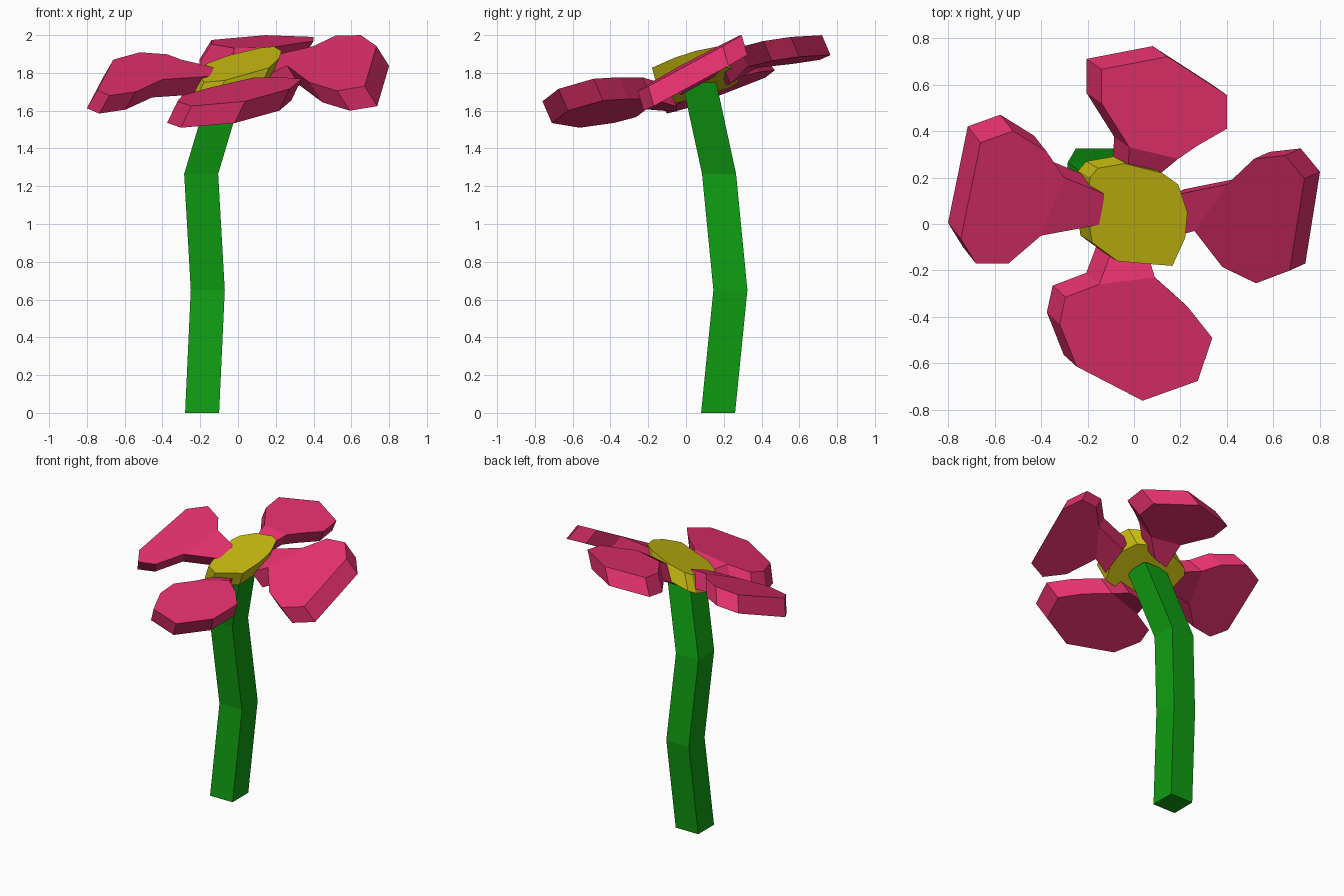
import bpy
import bmesh
from mathutils import Vector

old = bpy.data.objects.get("Cube")
if old:
    bpy.data.objects.remove(old, do_unlink=True)


def material(name, color):
    mat = bpy.data.materials.new(name)
    mat.use_nodes = True
    mat.diffuse_color = (*color, 1)
    mat.node_tree.nodes["Principled BSDF"].inputs["Base Color"].default_value = (*color, 1)
    return mat


pink = material("petal pink", (0.77, 0.03, 0.15))
yellow = material("centre yellow", (0.58, 0.5, 0.005))
green = material("stem green", (0.005, 0.34, 0.006))


def finish(name, bm, mat):
    """Turn a closed bmesh into a flat shaded object."""
    bmesh.ops.recalc_face_normals(bm, faces=bm.faces)
    mesh = bpy.data.meshes.new(name)
    bm.to_mesh(mesh)
    bm.free()
    mesh.materials.append(mat)
    obj = bpy.data.objects.new(name, mesh)
    bpy.context.collection.objects.link(obj)
    return obj


def bridge(bm, ring_a, ring_b):
    count = len(ring_a)
    for i in range(count):
        j = (i + 1) % count
        bm.faces.new((ring_a[i], ring_a[j], ring_b[j], ring_b[i]))


def slab(name, outline, plane, depth, mat, droop=None):
    """Thick tilted plate; with droop, the first two points form a bent neck."""
    bm = bmesh.new()
    base, slope_x, slope_y = plane
    top = []
    for i, (x, y) in enumerate(outline):
        z = base + slope_x * x + slope_y * y
        if droop and i < 2:
            z -= droop
        top.append(bm.verts.new((x, y, z)))
    bottom = [bm.verts.new(v.co + Vector(depth)) for v in top]
    for ring in (top, bottom):
        if droop:
            bm.faces.new(ring[2:])
            bm.faces.new((ring[0], ring[1], ring[2], ring[-1]))
        else:
            bm.faces.new(ring)
    bridge(bm, top, bottom)
    return finish(name, bm, mat)


# Bent square stem, given by its joint centres
def build_stem(joints, half):
    bm = bmesh.new()
    corners = ((-half, -half), (half, -half), (half, half), (-half, half))
    rings = [[bm.verts.new((x + dx, y + dy, z)) for dx, dy in corners]
             for x, y, z in joints]
    for lower, upper in zip(rings, rings[1:]):
        bridge(bm, lower, upper)
    bm.faces.new(rings[0])
    bm.faces.new(rings[-1])
    return finish("stem", bm, green)


build_stem([(-.19, .17, 0), (-.16, .235, .65), (-.195, .175, 1.265), (-.05, .07, 1.75)], .09)

# Tilted flower centre
slab("flower_centre",
     [(-.04, .26), (.12, .22), (.19, .17), (.23, .05), (.22, -.06), (.165, -.18),
      (.04, -.17), (-.07, -.16), (-.18, -.08), (-.195, .02), (-.19, .2), (-.155, .24)],
     (1.83, .31, .3), (-.05, .03, -.11), yellow)

# Four petals, each outline starting at the neck
slab("right_petal",
     [(-.13, .13), (-.13, 0), (-.4, -.05), (-.54, -.17), (-.68, -.17), (-.745, -.065),
      (-.66, .35), (-.52, .4), (-.375, .31), (-.3, .2)],
     (1.843, .15, .36), (-.055, .07, -.095), pink, .04)
slab("left_petal",
     [(.15, .12), (.15, -.06), (.26, -.03), (.38, -.185), (.525, -.255), (.67, -.2),
      (.733, .195), (.65, .295), (.516, .28), (.4, .17)],
     (1.865, -.04, .545), (.067, .03, -.105), pink, .04)
slab("front_petal",
     [(-.09, -.1), (.05, -.1), (.09, -.23), (.23, -.355), (.337, -.49), (.274, -.675),
      (.037, -.76), (-.247, -.613), (-.32, -.43), (-.295, -.315), (-.15, -.26)],
     (1.809, .2, .22), (-.055, .05, -.115), pink, .06)
slab("back_petal",
     [(-.03, .17), (.08, .19), (.19, .28), (.27, .335), (.4, .41), (.4, .555),
      (.145, .72), (-.14, .665), (-.14, .52), (-.02, .33)],
     (1.883, .06, .15), (-.065, .045, -.105), pink, .07)
